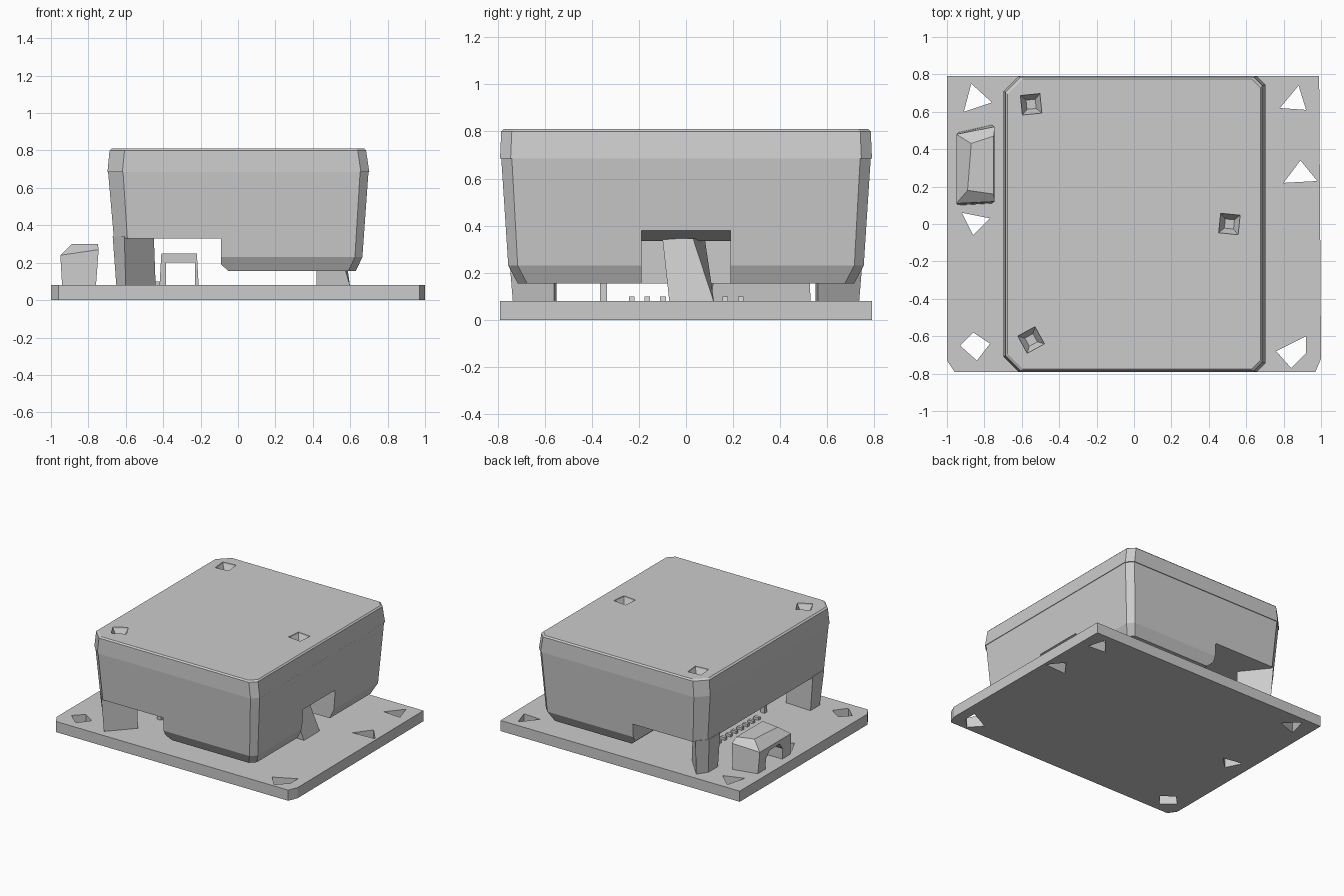
import bpy, bmesh, math
from mathutils import Matrix

cube = bpy.data.objects.get("Cube")
if cube:
    bpy.data.objects.remove(cube, do_unlink=True)

grey = bpy.data.materials.new("plain grey")
grey.use_nodes = True
colour = (0.6, 0.6, 0.6, 1)
grey.diffuse_color = colour
grey.node_tree.nodes["Principled BSDF"].inputs["Base Color"].default_value = colour


def loft(name, rings):
    """Closed solid skinned through rings of equal point count."""
    bm = bmesh.new()
    loops = [[bm.verts.new(p) for p in ring] for ring in rings]
    n = len(loops[0])
    bm.faces.new(loops[0])
    bm.faces.new(loops[-1])
    for a, b in zip(loops, loops[1:]):
        for i in range(n):
            j = (i + 1) % n
            bm.faces.new((a[i], a[j], b[j], b[i]))
    bmesh.ops.recalc_face_normals(bm, faces=bm.faces)
    mesh = bpy.data.meshes.new(name)
    bm.to_mesh(mesh)
    bm.free()
    mesh.materials.append(grey)
    ob = bpy.data.objects.new(name, mesh)
    bpy.context.collection.objects.link(ob)
    return ob


def prism(name, outline, z0, z1):
    return loft(name, [[(x, y, z) for x, y in outline] for z in (z0, z1)])


def extrude_y(name, outline, y0, y1):
    return loft(name, [[(x, y, z) for x, z in outline] for y in (y0, y1)])


def extrude_x(name, outline, x0, x1):
    return loft(name, [[(x, y, z) for y, z in outline] for x in (x0, x1)])


def octagon(x0, x1, y, left, right, z):
    """Rectangle with separate corner cuts on its two sides."""
    return [(x0, y - left, z), (x0, left - y, z), (x0 + left, -y, z), (x1 - right, -y, z),
            (x1, right - y, z), (x1, y - right, z), (x1 - right, y, z), (x0 + left, y, z)]


def cut(ob, cutter):
    cutter.hide_render = True
    mod = ob.modifiers.new("cut", "BOOLEAN")
    mod.operation = "DIFFERENCE"
    mod.solver = "EXACT"
    mod.object = cutter
    bpy.context.view_layer.update()
    with bpy.context.temp_override(object=ob, active_object=ob, selected_objects=[ob]):
        bpy.ops.object.modifier_apply(modifier=mod.name)
    bpy.data.objects.remove(cutter, do_unlink=True)


# Base plate with cut front corners and small mounting holes
base = prism("base_plate", [(-1, 0.79), (-1, -0.73), (-0.96, -0.79), (0.97, -0.79),
                            (1, -0.72), (0.99, 0.79)], 0, 0.08)
holes = [
    [(-0.87, 0.75), (-0.76, 0.65), (-0.91, 0.6)],
    [(-0.92, 0.06), (-0.77, 0.03), (-0.86, -0.06)],
    [(-0.93, -0.65), (-0.86, -0.58), (-0.77, -0.64), (-0.84, -0.73)],
    [(0.88, 0.74), (0.92, 0.61), (0.78, 0.62)],
    [(0.89, 0.34), (0.98, 0.23), (0.8, 0.22)],
    [(0.92, -0.6), (0.92, -0.69), (0.84, -0.77), (0.76, -0.68)],
]
for outline in holes:
    cut(base, prism("hole_cutter", outline, -0.1, 0.2))

# Housing with tapered walls, bevelled underside
housing = loft("housing", [
    octagon(-0.61, 0.63, 0.715, 0.06, 0.04, 0.155),
    octagon(-0.655, 0.665, 0.755, 0.07, 0.04, 0.23),
    octagon(-0.695, 0.698, 0.785, 0.08, 0.045, 0.69),
])
# Raised clearance along one side
cut(housing, extrude_y("clearance_cutter", [(-0.9, 0), (-0.9, 0.33), (-0.09, 0.33),
                                            (-0.09, 0.19), (-0.05, 0.155), (-0.05, 0)], -1, 1))
# Socket opening in the opposite side
cut(housing, extrude_y("socket_cutter", [(0.36, 0), (0.36, 0.335), (0.5, 0.335),
                                         (0.7, 0.385), (0.9, 0.385), (0.9, 0)], -0.19, 0.19))

# Lid with screw recesses
lid = loft("lid", [
    octagon(-0.698, 0.702, 0.79, 0.08, 0.045, 0.685),
    octagon(-0.687, 0.685, 0.785, 0.08, 0.045, 0.8),
    octagon(-0.675, 0.675, 0.775, 0.08, 0.045, 0.81),
])
for x, y, turn in ((-0.55, 0.64, 0.1), (0.51, 0, -0.1), (-0.55, -0.62, 0.5)):
    rings = []
    for r, z in ((0.055, 0.83), (0.052, 0.8), (0.025, 0.75)):
        angles = [turn + math.pi * (k / 2 + 0.25) for k in range(4)]
        rings.append([(x + r * 1.4 * math.cos(a), y + r * 1.4 * math.sin(a), z) for a in angles])
    cut(lid, loft("screw_cutter", rings))

# Corner legs, mirrored front to back
for name, s in (("front_leg", -1), ("back_leg", 1)):
    loft(name, [
        [(-0.65, s * 0.55, 0.07), (-0.65, s * 0.66, 0.07),
         (-0.6, s * 0.735, 0.07), (-0.44, s * 0.56, 0.07)],
        [(-0.67, s * 0.55, 0.34), (-0.67, s * 0.685, 0.34),
         (-0.608, s * 0.757, 0.34), (-0.45, s * 0.56, 0.34)],
    ])

# Screw post inside the socket opening
loft("socket_post", [
    [(0.42, -0.07, 0.07), (0.6, -0.07, 0.07), (0.6, 0.12, 0.07), (0.42, 0.1, 0.07)],
    [(0.42, -0.1, 0.345), (0.52, -0.1, 0.345), (0.56, 0.03, 0.345), (0.42, 0.08, 0.345)],
])

# Thin arch under the raised side
extrude_y("cable_arch", [(-0.42, 0.07), (-0.41, 0.25), (-0.22, 0.25), (-0.21, 0.07),
                         (-0.23, 0.07), (-0.23, 0.2), (-0.385, 0.2), (-0.385, 0.07)],
          -0.365, -0.335)

# Connector block with an open outer face
connector = loft("connector", [
    [(-0.94, 0.1, 0.07), (-0.76, 0.11, 0.07), (-0.76, 0.53, 0.07), (-0.94, 0.49, 0.07)],
    [(-0.95, 0.11, 0.24), (-0.745, 0.12, 0.27), (-0.745, 0.52, 0.27), (-0.95, 0.48, 0.24)],
    [(-0.89, 0.18, 0.3), (-0.75, 0.16, 0.3), (-0.75, 0.47, 0.3), (-0.87, 0.43, 0.3)],
])
cut(connector, extrude_x("connector_cutter", [(0.2, 0), (0.2, 0.16), (0.24, 0.21),
                                              (0.36, 0.21), (0.4, 0.16), (0.4, 0)], -1, -0.82))

# Row of small pins on the base
for i in range(8):
    y = -0.23 + i * 0.066
    extrude_y("pin_%d" % (i + 1), [(-0.45, 0.07), (-0.45, 0.1), (-0.41, 0.1), (-0.4, 0.07)],
              y - 0.012, y + 0.012)
